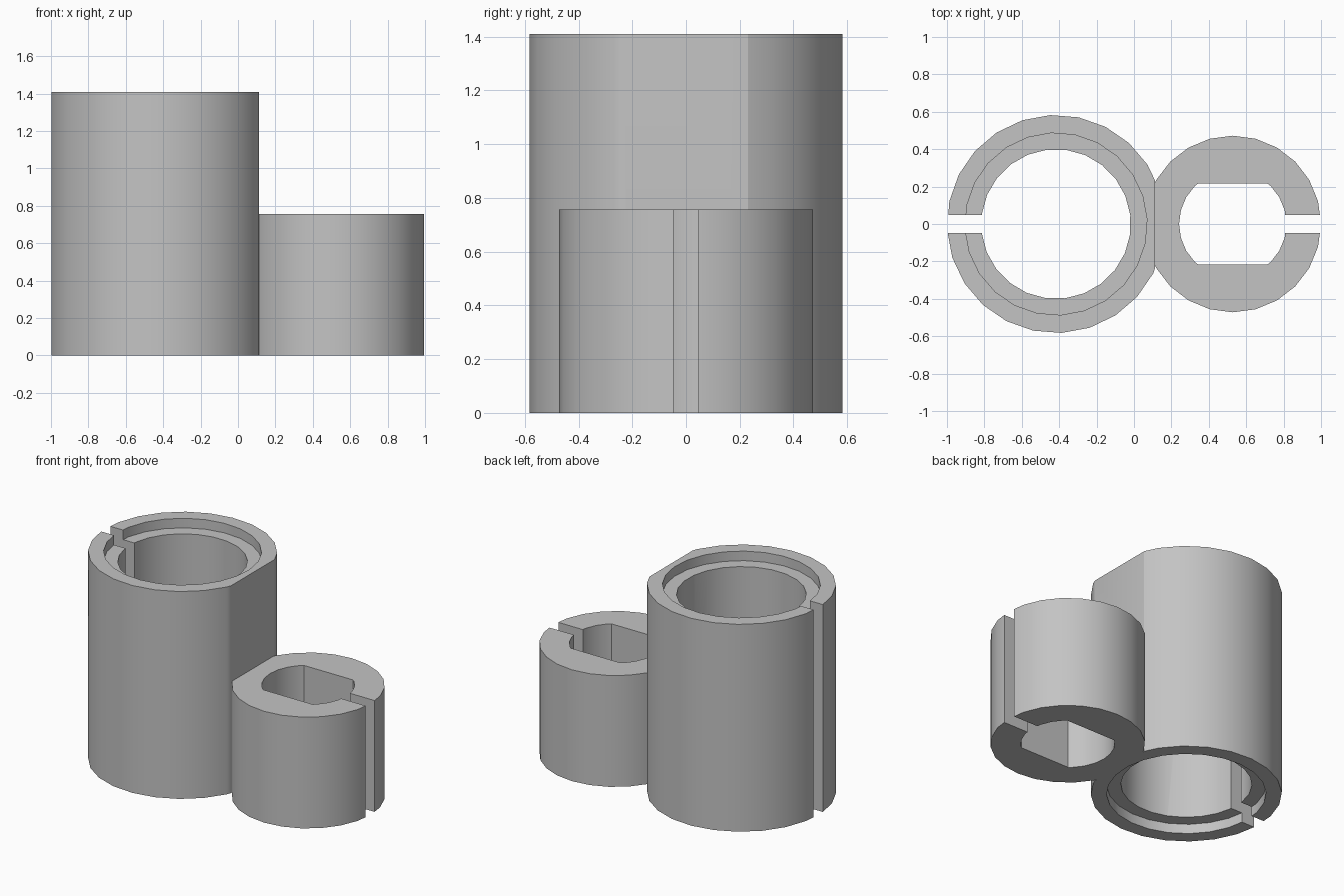
import bpy
from math import radians, cos, sin

if "Cube" in bpy.data.objects:
    bpy.data.objects.remove(bpy.data.objects["Cube"], do_unlink=True)

grey = bpy.data.materials.new("plain grey")
grey.use_nodes = True
colour = (0.55, 0.55, 0.55, 1)
grey.diffuse_color = colour
grey.node_tree.nodes["Principled BSDF"].inputs["Base Color"].default_value = colour

SIDES = 24
FLAT_X = 0.113          # plane where the two sleeves meet
SLOT = 0.094            # slot width
TALL_X, TALL_R, TALL_H = -0.417, 0.583, 1.41
SHORT_X, SHORT_R, SHORT_H = 0.528, 0.472, 0.757
LEDGE = 0.065           # depth of the counterbores


def cylinder(name, x, radius, z0, z1, phase=0.0):
    bpy.ops.mesh.primitive_cylinder_add(
        vertices=SIDES, radius=radius, depth=z1 - z0, location=(x, 0, (z0 + z1) / 2))
    ob = bpy.context.object
    ob.name = name
    # the primitive starts on +y, so turn its first corner to +x
    ob.rotation_euler.z = radians(phase)
    return ob


def box(name, x0, x1, width, z0, z1):
    bpy.ops.mesh.primitive_cube_add(size=1, location=((x0 + x1) / 2, 0, (z0 + z1) / 2))
    ob = bpy.context.object
    ob.name = name
    ob.scale = (x1 - x0, width, z1 - z0)
    return ob


def combine(target, tool, operation="DIFFERENCE"):
    """Apply one boolean and remove the tool."""
    bpy.context.view_layer.update()
    bpy.context.view_layer.objects.active = target
    mod = target.modifiers.new(operation.title(), "BOOLEAN")
    mod.operation, mod.solver, mod.object = operation, "EXACT", tool
    bpy.ops.object.modifier_apply(modifier=mod.name)
    bpy.data.objects.remove(tool, do_unlink=True)


# Short sleeve, trimmed just inside the wall of the tall one
body = cylinder("joined_sleeves", SHORT_X, SHORT_R, 0, SHORT_H)
combine(body, box("trim", -0.2, FLAT_X - 0.02, 2, -0.1, 2))

# Tall sleeve with one flattened side
tall = cylinder("tall_sleeve", TALL_X, TALL_R, 0, TALL_H, 3)
combine(tall, box("flat_cut", FLAT_X, 1, 2, -0.1, 2))
combine(body, tall, "UNION")

# Tall bore with a counterbore at each end
combine(body, cylinder("tall_bore", TALL_X, 0.4, -0.1, 1.6, 7))
for z0, z1 in ((-0.1, LEDGE), (TALL_H - LEDGE, 1.6)):
    combine(body, cylinder("counterbore", TALL_X, 0.487, z0, z1, 3))

# Short bore with two flat walls
bore = cylinder("short_bore", SHORT_X, 0.287, -0.1, 1)
combine(bore, box("bore_flats", 0, 1, 0.434, -0.2, 1.2), "INTERSECT")
combine(body, bore)

# Slots through the outer walls
combine(body, box("tall_slot", -1.2, TALL_X, SLOT, -0.1, 1.6))
combine(body, box("short_slot", SHORT_X, 1.2, SLOT, -0.1, 1))

body.data.materials.clear()
body.data.materials.append(grey)
for face in body.data.polygons:
    face.material_index = 0
bpy.ops.object.select_all(action="DESELECT")
body.select_set(True)
bpy.context.view_layer.objects.active = body
bpy.ops.object.shade_smooth_by_angle(angle=radians(25))
